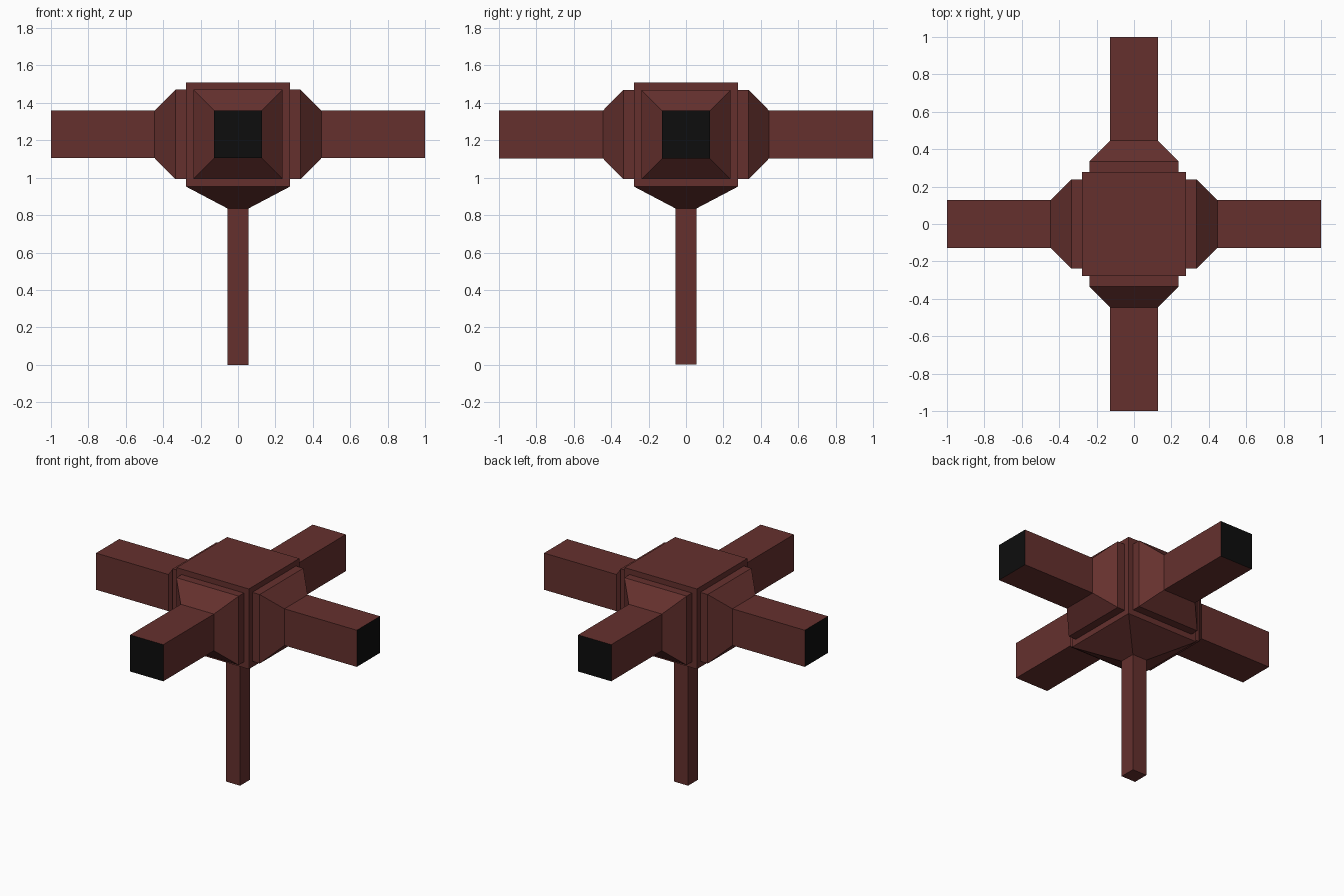
import bpy, bmesh
from math import pi
from mathutils import Matrix

if "Cube" in bpy.data.objects:
    bpy.data.objects.remove(bpy.data.objects["Cube"])


def material(name, color):
    m = bpy.data.materials.new(name)
    m.diffuse_color = color
    m.use_nodes = True
    m.node_tree.nodes["Principled BSDF"].inputs["Base Color"].default_value = m.diffuse_color
    return m


BROWN = material("brown_metal", (0.13, 0.03, 0.027, 1))
BLACK = material("black_lens", (0.004, 0.004, 0.004, 1))


def square_loft(name, rings, matrix=Matrix(), cap_start=True, black_end=False):
    """Skin square sections (height, half width) stacked along local z."""
    bm = bmesh.new()
    loops = [[bm.verts.new((sx * h, sy * h, z)) for sx, sy in
              ((-1, -1), (1, -1), (1, 1), (-1, 1))] for z, h in rings]
    for a, b in zip(loops, loops[1:]):
        for i in range(4):
            j = (i + 1) % 4
            bm.faces.new((a[i], a[j], b[j], b[i]))
    if cap_start:
        bm.faces.new(loops[0][::-1])
    end = bm.faces.new(loops[-1])
    end.material_index = int(black_end)
    bm.transform(matrix)
    bmesh.ops.recalc_face_normals(bm, faces=bm.faces)
    me = bpy.data.meshes.new(name)
    bm.to_mesh(me)
    bm.free()
    me.materials.append(BROWN)
    me.materials.append(BLACK)
    ob = bpy.data.objects.new(name, me)
    bpy.context.collection.objects.link(ob)
    return ob


MID = 1.231  # height of the arm axis

# Mounting post, and central housing with tapered underside
square_loft("post", [(0, 0.055), (0.835, 0.055)])
square_loft("housing", [(0.835, 0.055), (0.952, 0.277), (1.508, 0.277)])

# Four arms: collar, taper and square tube ending in a black face
arm = [(0.277, 0.239), (0.334, 0.239), (0.445, 0.127), (1.0, 0.127)]
for k, side in enumerate(("right", "back", "left", "front")):
    place = (Matrix.Translation((0, 0, MID)) @ Matrix.Rotation(k * pi / 2, 4, 'Z')
             @ Matrix.Rotation(pi / 2, 4, 'Y'))
    square_loft(side + "_arm", arm, place, cap_start=False, black_end=True)
